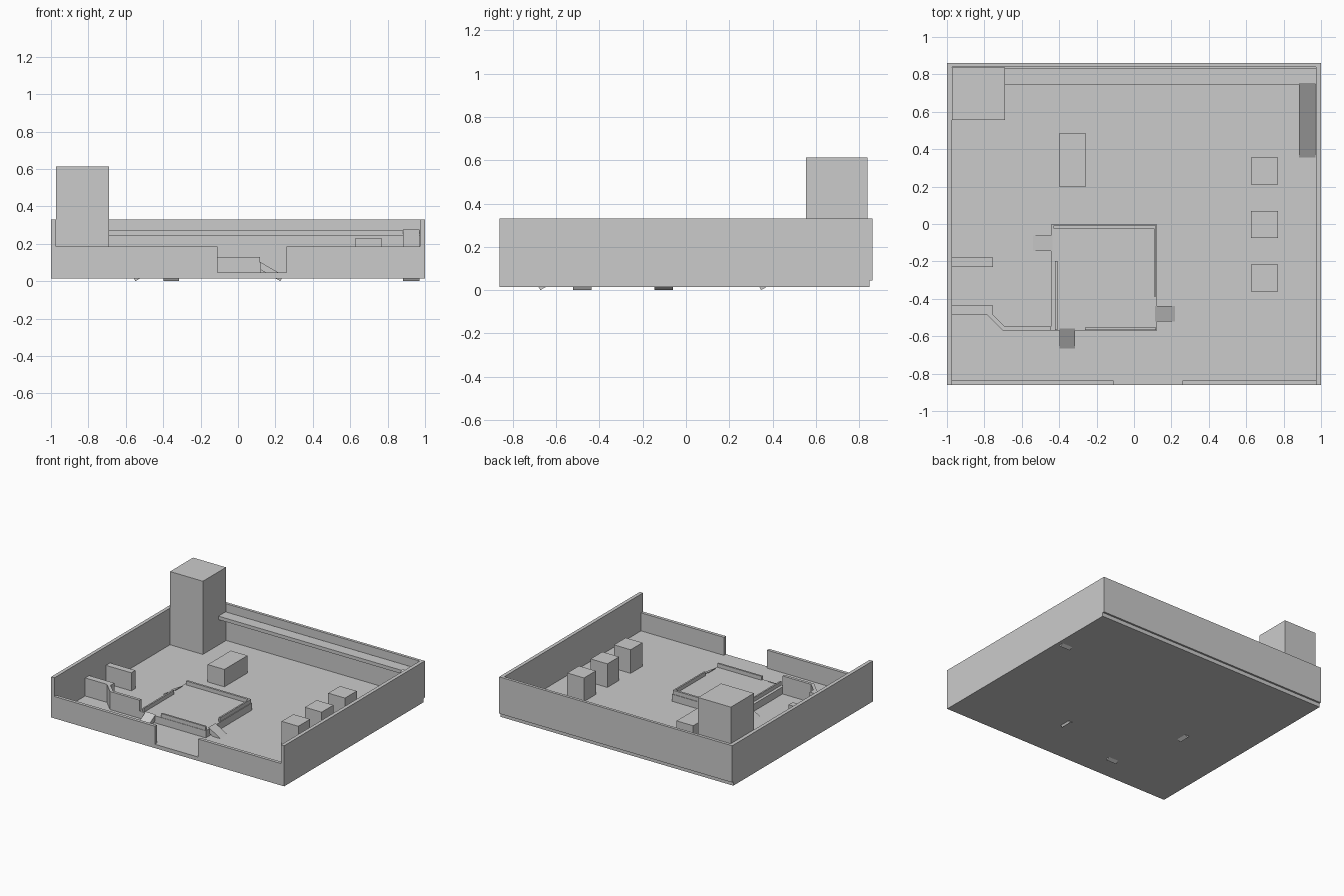
import bpy
import math

if "Cube" in bpy.data.objects:
    bpy.data.objects.remove(bpy.data.objects["Cube"])

FLOOR = 0.045    # floor surface height
LOW = 0.185      # low wall height
HIGH = 0.33      # high wall height
DECK = 0.10      # raised platform height


def add_mesh(name, verts, faces):
    mesh = bpy.data.meshes.new(name)
    mesh.from_pydata(verts, [], faces)
    obj = bpy.data.objects.new(name, mesh)
    bpy.context.collection.objects.link(obj)
    return obj


def prism(name, outline, z0, z1):
    """Counter-clockwise xy outline extruded from z0 to z1."""
    n = len(outline)
    verts = [(x, y, z) for z in (z0, z1) for x, y in outline]
    faces = [tuple(reversed(range(n))), tuple(range(n, 2 * n))]
    faces += [(i, (i + 1) % n, n + (i + 1) % n, n + i) for i in range(n)]
    return add_mesh(name, verts, faces)


def box(name, x0, x1, y0, y1, z0, z1):
    return prism(name, [(x0, y0), (x1, y0), (x1, y1), (x0, y1)], z0, z1)


def ramp(name, top, heading, width, height, thick=0.035, angle=math.radians(30)):
    """Slab going down from the top edge centre; its foot sinks through the floor to z = 0."""
    s, c, t = math.sin(angle), math.cos(angle), math.tan(angle)
    foot_z = thick * c
    foot_d = (height - foot_z) / t
    back = -0.01                                   # tucked slightly into the platform
    head_z = height - back * t
    profile = [(back, head_z - thick / c), (foot_d - thick * s, 0),
               (foot_d, foot_z), (back, head_z)]
    verts = [(d, w, z) for w in (-width / 2, width / 2) for d, z in profile]
    faces = [(0, 1, 2, 3), (7, 6, 5, 4)]
    faces += [(i, i + 4, (i + 1) % 4 + 4, (i + 1) % 4) for i in range(4)]
    obj = add_mesh(name, verts, faces)
    obj.location = (*top, 0)
    obj.rotation_euler.z = math.radians(heading)
    return obj


# Floor and outer walls
box("floor", -1, 1, -0.862, 0.848, 0.015, FLOOR)
box("left_wall", -1, -0.972, -0.862, 0.862, FLOOR, HIGH)
box("right_wall", 0.972, 1, -0.862, 0.862, FLOOR, HIGH)
box("back_wall", -0.972, 0.972, 0.84, 0.862, FLOOR, HIGH)
box("front_wall_left", -0.972, -0.11, -0.862, -0.837, FLOOR, LOW)
box("front_wall_right", 0.26, 0.972, -0.862, -0.837, FLOOR, LOW)

# Corner tower, back walkway and its ramp
box("corner_tower", -0.972, -0.69, 0.555, 0.838, FLOOR, 0.613)
box("back_walkway", -0.69, 0.972, 0.745, 0.832, 0.243, 0.27)
ramp("walkway_ramp", (0.927, 0.745), -90, 0.087, 0.27)

# Raised platform with rails and three ramps
box("platform", -0.445, 0.123, -0.57, -0.003, FLOOR, DECK)
rails = {
    "back_rail": (-0.43, 0.118, -0.023, -0.007),
    "right_rail": (0.106, 0.118, -0.388, -0.023),
    "front_rail": (-0.262, 0.118, -0.567, -0.553),
    "left_rail": (-0.422, -0.41, -0.567, -0.197),
}
for name, extent in rails.items():
    box(name, *extent, DECK, 0.13)
ramp("platform_ramp_left", (-0.445, -0.103), 180, 0.085, DECK)
ramp("platform_ramp_right", (0.123, -0.48), 0, 0.085, DECK)
ramp("platform_ramp_front", (-0.357, -0.57), -90, 0.085, DECK)

# Inner partitions on the left
box("short_partition", -0.972, -0.755, -0.23, -0.18, FLOOR, LOW)
prism("bent_partition", [
    (-0.972, -0.485), (-0.785, -0.485), (-0.70, -0.57), (-0.445, -0.57),
    (-0.445, -0.548), (-0.69, -0.548), (-0.755, -0.483), (-0.755, -0.437),
    (-0.972, -0.437)], FLOOR, LOW)

# Crates
box("long_crate", -0.40, -0.257, 0.20, 0.483, FLOOR, 0.18)
for i, y in enumerate((-0.288, -0.002, 0.284)):
    box(f"crate_{i + 1}", 0.626, 0.77, y - 0.072, y + 0.072, FLOOR, 0.228)
